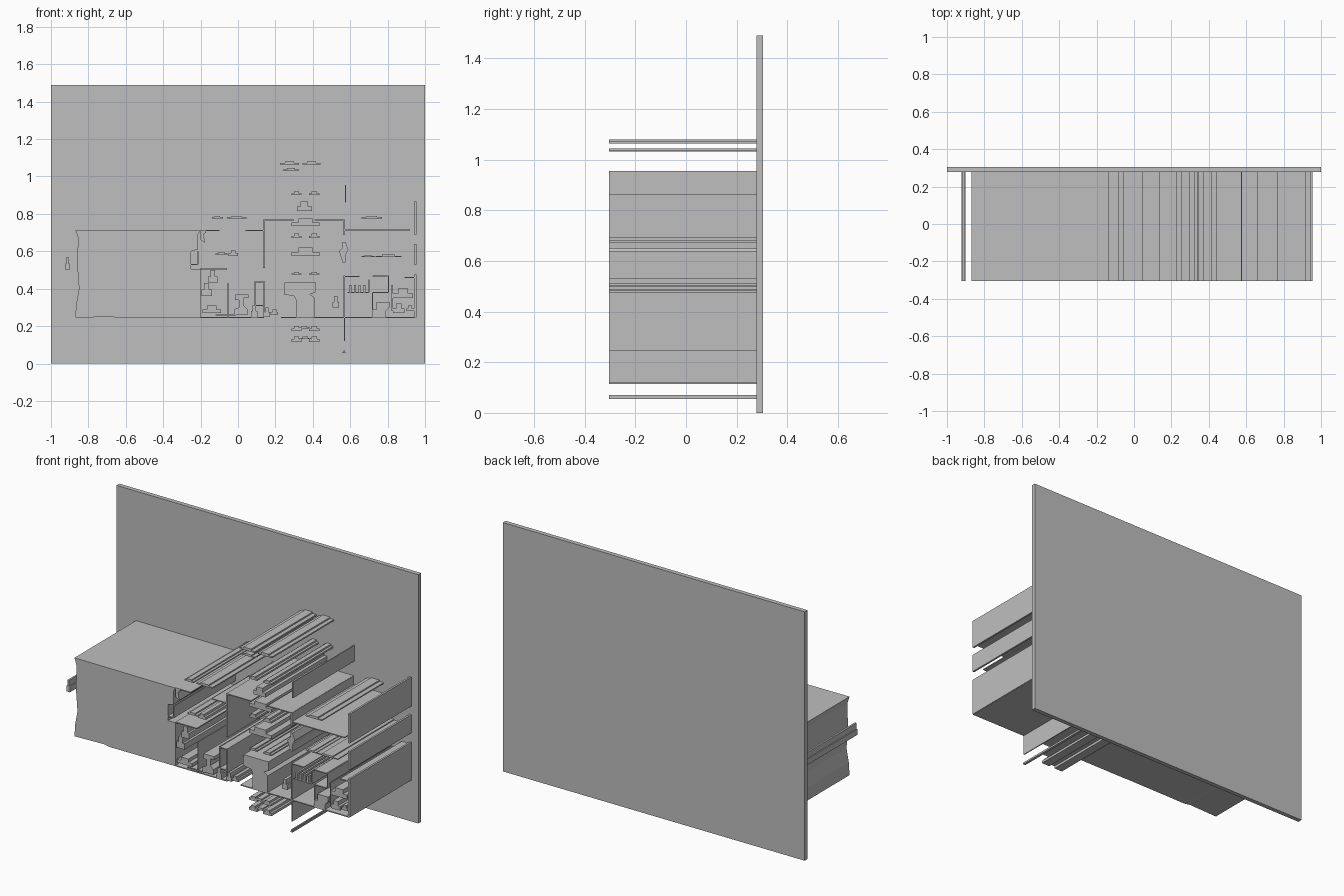
import bpy
import bmesh

cube = bpy.data.objects.get("Cube")
if cube:
    bpy.data.objects.remove(cube, do_unlink=True)

FRONT, PLATE, BACK = -.305, .278, .305
THIN = .006

grey = bpy.data.materials.new("plain_grey")
grey.use_nodes = True
grey.diffuse_color = (.52, .52, .52, 1)
shader = next(n for n in grey.node_tree.nodes if n.type == 'BSDF_PRINCIPLED')
shader.inputs["Base Color"].default_value = grey.diffuse_color


def extrude(name, outline, front=FRONT, back=PLATE):
    """Sweep an x-z outline straight back along y."""
    bm = bmesh.new()
    face = bm.faces.new([bm.verts.new((x, front, z)) for x, z in outline])
    swept = bmesh.ops.extrude_face_region(bm, geom=[face])
    moved = [g for g in swept["geom"] if isinstance(g, bmesh.types.BMVert)]
    bmesh.ops.translate(bm, verts=moved, vec=(0, back - front, 0))
    bmesh.ops.recalc_face_normals(bm, faces=bm.faces)
    mesh = bpy.data.meshes.new(name)
    bm.to_mesh(mesh)
    bm.free()
    mesh.materials.append(grey)
    obj = bpy.data.objects.new(name, mesh)
    bpy.context.collection.objects.link(obj)
    return obj


def block(name, left, right, low, high, front=FRONT, back=PLATE):
    outline = [(left, low), (right, low), (right, high), (left, high)]
    return extrude(name, outline, front, back)


def shelf(name, left, right, z):
    return block(name, left, right, z - THIN / 2, z + THIN / 2)


def wall(name, x, low, high, thick=THIN):
    return block(name, x - thick / 2, x + thick / 2, low, high)


def ledge(name, left, right, low, high):
    """Stepped bar: a low strip with a raised middle."""
    step = (right - left) / 4
    mid = (low + high) / 2
    return extrude(name, [(left, low), (right, low), (right, mid),
                          (right - step, mid), (right - step, high),
                          (left + step, high), (left + step, mid), (left, mid)])


def pair(name, low, high, inner=.02, outer=.075, axis=.36):
    """Two stepped bars mirrored about the column axis."""
    for side, sign in (("left", 1), ("right", -1)):
        a, b = sorted((axis + sign * inner, axis + sign * outer))
        ledge(name + "_" + side, a, b, low, high)


# Back plate
block("back_plate", -1, 1, 0, 1.49, PLATE, BACK)

# Large solid block with a slightly uneven outer end and a notch
extrude("main_block", [
    (-.87, .245), (-.67, .25), (-.64, .243), (-.2, .245), (-.2, .505),
    (-.25, .505), (-.25, .6), (-.215, .61), (-.215, .69), (-.2, .712),
    (-.87, .715), (-.855, .67), (-.86, .53), (-.85, .4), (-.865, .32)])
ledge("outer_bracket", -.922, -.9, .5, .57)
wall("notch_post", -.215, .53, .6)
shelf("notch_sill", -.25, -.215, .53)

# Floor strips
shelf("floor_near_block", -.2, .14, .247)
shelf("floor_under_column", .23, .57, .247)
shelf("floor_right", .57, .95, .247)

# Rooms beside the main block
extrude("corner_piece", [(-.2, .66), (-.175, .645), (-.185, .69),
                         (-.17, .7), (-.17, .712), (-.2, .712)])
shelf("ceiling_near_block", -.2, -.1, .712)
shelf("ceiling_near_hall", .04, .14, .712)
shelf("middle_shelf", -.2, -.06, .507)
ledge("high_ledge_outer", -.14, -.08, .775, .79)
ledge("high_ledge_inner", -.06, .045, .775, .79)
ledge("middle_ledge_outer", -.12, -.055, .58, .595)
ledge("middle_ledge_inner", -.05, 0, .575, .605)
ledge("hook_upper", -.16, -.11, .43, .5)
ledge("hook_middle", -.195, -.14, .36, .43)
ledge("hook_lower", -.19, -.09, .27, .31)
wall("tall_partition", -.053, .25, .43)
shelf("partition_foot", -.12, -.01, .26)
extrude("pedestal", [(-.02, .26), (.05, .26), (.05, .29), (.03, .31),
                     (.03, .35), (.055, .35), (.055, .37), (-.015, .37),
                     (-.015, .34), (.005, .34), (.005, .3), (-.02, .29)])
wall("cupboard_left", .09, .31, .44)
shelf("cupboard_top", .09, .14, .435)
shelf("cupboard_bottom", .09, .14, .31)
wall("cupboard_right", .14, .25, .44)
ledge("cupboard_foot", .07, .105, .25, .31)
ledge("step_outer", .14, .17, .25, .3)
ledge("step_inner", .175, .215, .26, .29)

# Hall around the central column
wall("hall_wall_left", .14, .51, .77, .01)
shelf("hall_ceiling_left", .14, .3, .768)
shelf("hall_ceiling_right", .41, .57, .768)
wall("hall_wall_right", .567, .69, .77, .01)
extrude("hall_pillar", [(.56, .54), (.575, .54), (.575, .58), (.59, .61),
                        (.575, .65), (.56, .65), (.56, .62), (.54, .6)])

# Mirrored bars stacked along the column axis
for name, low, high in (("bar_top", .9, .92), ("bar_upper", .67, .695),
                        ("bar_lower", .475, .49), ("bar_below", .175, .2),
                        ("bar_bottom", .115, .145)):
    pair(name, low, high)
ledge("column_cap", .315, .395, .815, .865)
ledge("column_crown", .285, .435, .735, .775)
ledge("column_middle", .285, .435, .575, .62)
ledge("column_bottom_link", .33, .39, .13, .145)
ledge("column_below_link", .325, .385, .185, .2)
extrude("column_body", [(.31, .25), (.41, .25), (.41, .35), (.385, .37),
                        (.415, .38), (.415, .435), (.25, .435),
                        (.245, .37), (.3, .36), (.31, .34)])

# Floating strips above the column
ledge("top_strip_outer", .225, .325, 1.063, 1.08)
ledge("top_strip_inner", .345, .44, 1.063, 1.08)
ledge("second_strip", .24, .325, 1.032, 1.045)

# Divider between the hall and the right rooms
wall("divider_top", .575, .86, .955)
wall("divider_middle", .568, .25, .47, .008)
wall("divider_bottom", .57, .12, .245)
ledge("divider_foot", .56, .575, .055, .07)
ledge("divider_hook", .505, .54, .3, .36)

# Outer wall in three lengths
for name, low, high in (("upper", .69, .865), ("centre", .53, .64),
                        ("lower", .247, .475)):
    wall("outer_wall_" + name, .948, low, high, .012)

# Right rooms
shelf("right_ceiling", .57, .92, .715)
ledge("right_high_ledge", .66, .77, .775, .79)
ledge("right_middle_ledge_a", .66, .73, .57, .58)
ledge("right_middle_ledge_b", .735, .875, .57, .582)
shelf("right_room_top", .57, .65, .465)
shelf("alcove_sill", .585, .7, .38)
wall("alcove_side", .7, .38, .45)
for i in range(4):
    wall("alcove_tooth_%d" % i, .6 + i * .025, .38, .42, .012)
shelf("closet_top", .72, .8, .468)
wall("closet_side", .805, .38, .47)
shelf("closet_sill", .72, .805, .38)
wall("closet_post", .72, .25, .38)
extrude("bench", [(.72, .25), (.79, .25), (.79, .28), (.81, .3),
                  (.81, .33), (.74, .33), (.74, .29), (.72, .29)])
ledge("desk_upper", .83, .935, .35, .4)
ledge("desk_lower", .83, .89, .27, .32)
wall("desk_post", .825, .28, .42)
ledge("desk_side", .9, .94, .28, .31)
shelf("end_shelf", .89, .95, .46)
